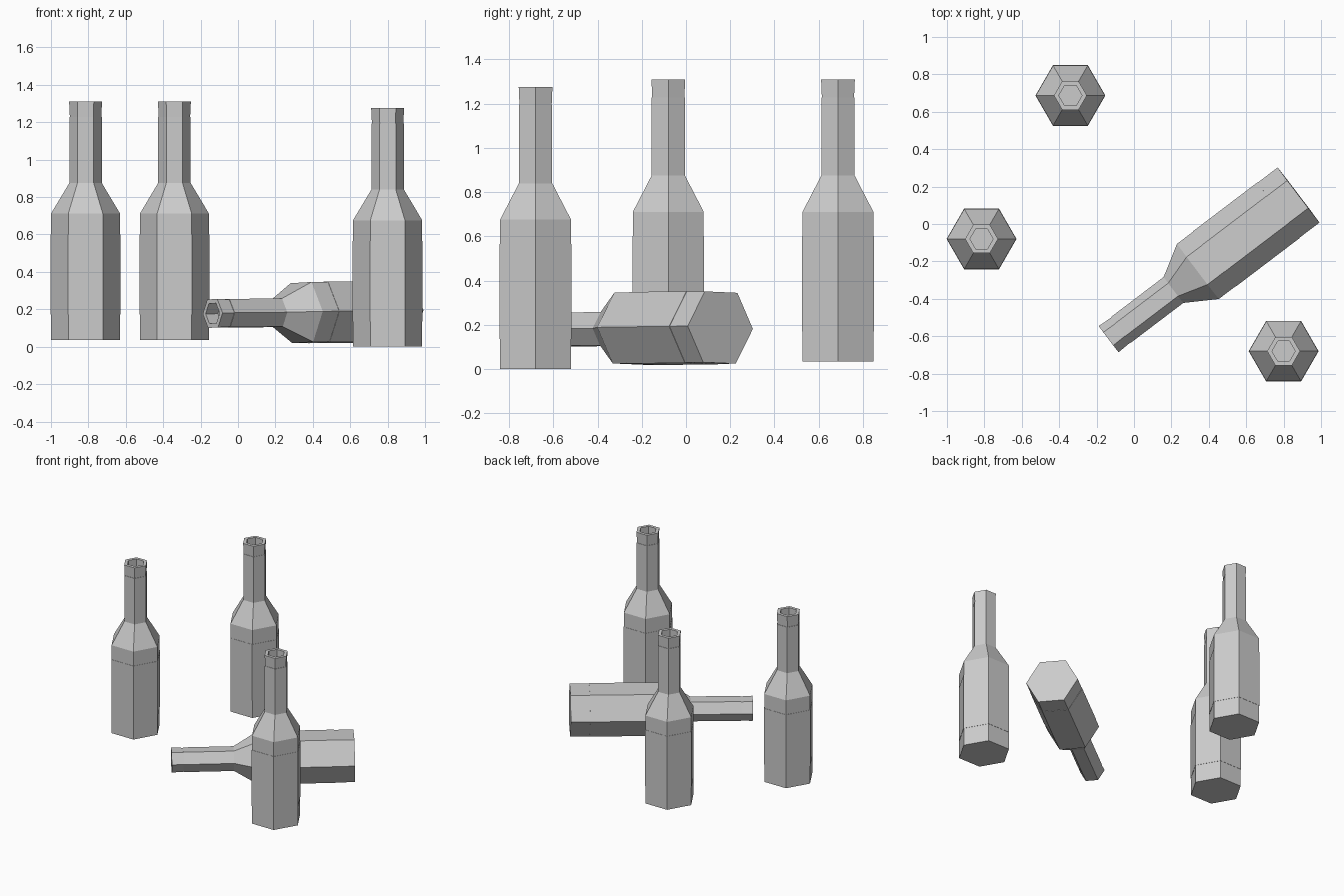
import bpy, bmesh
from math import cos, sin, pi, radians
from mathutils import Matrix, Vector

if "Cube" in bpy.data.objects:
    bpy.data.objects.remove(bpy.data.objects["Cube"])

SIDES = 6

# (radius, height) profiles, measured from the base of the bottle
GLASS = [(0.185, 0), (0.185, 0.676), (0.087, 0.84), (0.087, 1.193)]
LIP = [(0.084, 1.193), (0.088, 1.275), (0.062, 1.275), (0.062, 1.193)]
LABEL = [(0.187, 0.136), (0.187, 0.566), (0.18, 0.566), (0.18, 0.136)]


def lathe(name, profile, matrix, ring=False):
    """Turn a profile into a six-sided solid, or into a closed ring."""
    bm = bmesh.new()
    loops = [[bm.verts.new((r * cos(2 * pi * i / SIDES), r * sin(2 * pi * i / SIDES), z))
              for i in range(SIDES)] for r, z in profile]
    pairs = list(zip(loops, loops[1:]))
    if ring:
        pairs.append((loops[-1], loops[0]))
    else:
        bm.faces.new(loops[0][::-1])
        bm.faces.new(loops[-1])
    for a, b in pairs:
        for i in range(SIDES):
            j = (i + 1) % SIDES
            bm.faces.new((a[i], a[j], b[j], b[i]))
    bmesh.ops.recalc_face_normals(bm, faces=bm.faces)
    mesh = bpy.data.meshes.new(name)
    bm.to_mesh(mesh)
    bm.free()
    obj = bpy.data.objects.new(name, mesh)
    obj.matrix_world = matrix
    bpy.context.collection.objects.link(obj)


def bottle(name, matrix):
    lathe(name + "_glass", GLASS, matrix)
    lathe(name + "_lip", LIP, matrix, ring=True)
    lathe(name + "_label", LABEL, matrix, ring=True)


# Standing bottles
bottle("left_bottle", Matrix.Translation((-0.815, -0.08, 0.035)))
bottle("back_bottle", Matrix.Translation((-0.34, 0.687, 0.035)))
bottle("front_bottle", Matrix.Translation((0.80, -0.68, 0)))

# Fallen bottle, lying on a flat side with a slight roll
heading = radians(37.2)
axis = Vector((-cos(heading), -sin(heading), -0.008)).normalized()
side = Vector((0, 0, 1)).cross(axis).normalized()
up = axis.cross(side)
turn = Matrix((side, up, axis)).transposed().to_4x4()
bottle("fallen_bottle", Matrix.Translation((0.88, 0.155, 0.188)) @ turn
       @ Matrix.Rotation(radians(2), 4, 'Z'))
